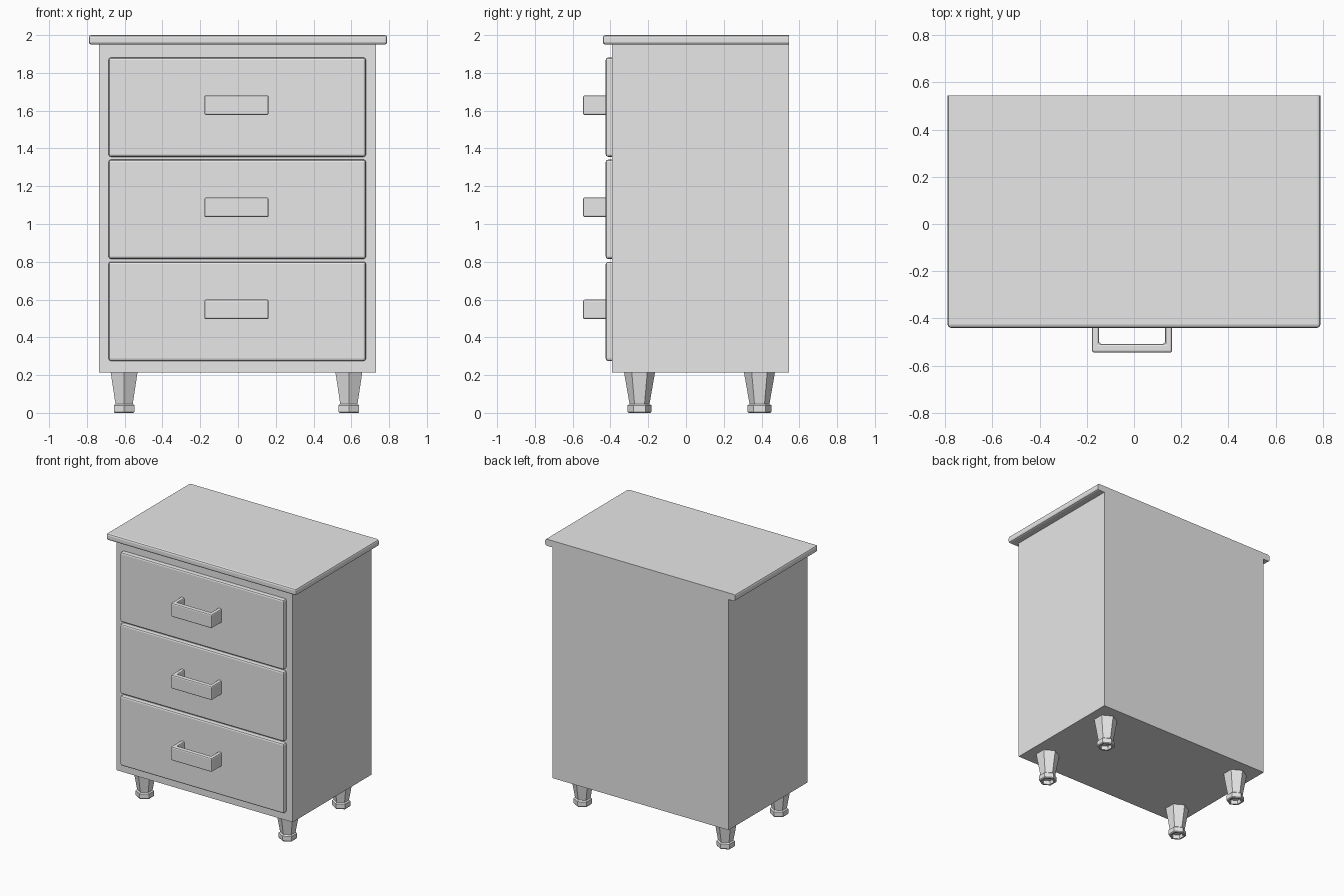
import bpy, bmesh, math
from mathutils import Vector

old = bpy.data.objects.get("Cube")
if old:
    bpy.data.objects.remove(old, do_unlink=True)

grey = bpy.data.materials.new("plain_grey")
grey.use_nodes = True
colour = (0.8, 0.8, 0.8, 1)
grey.diffuse_color = colour
grey.node_tree.nodes["Principled BSDF"].inputs["Base Color"].default_value = colour


def finish(name, bm):
    bmesh.ops.recalc_face_normals(bm, faces=bm.faces)
    mesh = bpy.data.meshes.new(name)
    bm.to_mesh(mesh)
    bm.free()
    mesh.materials.append(grey)
    obj = bpy.data.objects.new(name, mesh)
    bpy.context.collection.objects.link(obj)
    return obj


def box(name, lo, hi, bevel=0):
    """Box between two corners; every edge off the back plane is rounded."""
    lo, hi = Vector(lo), Vector(hi)
    bm = bmesh.new()
    bmesh.ops.create_cube(bm, size=1)
    for v in bm.verts:
        v.co = Vector([(lo[i] + hi[i]) / 2 + v.co[i] * (hi[i] - lo[i]) for i in range(3)])
    if bevel:
        edges = [e for e in bm.edges if any(v.co.y < hi.y - 0.001 for v in e.verts)]
        bmesh.ops.bevel(bm, geom=edges, offset=bevel, segments=2, profile=0.5, affect='EDGES')
    return finish(name, bm)


def handle(name, z):
    """U-shaped pull: a plan outline extruded upward and bevelled."""
    front, inner, back = -0.545, -0.508, -0.42
    plan = [(-0.178, back), (-0.178, front), (0.162, front), (0.162, back),
            (0.132, back), (0.132, inner), (-0.148, inner), (-0.148, back)]
    bm = bmesh.new()
    base = bm.faces.new([bm.verts.new((x, y, z - 0.052)) for x, y in plan])
    ext = bmesh.ops.extrude_face_region(bm, geom=[base])
    for v in ext["geom"]:
        if isinstance(v, bmesh.types.BMVert):
            v.co.z += 0.104
    edges = [e for e in bm.edges if any(v.co.y < back - 0.001 for v in e.verts)]
    bmesh.ops.bevel(bm, geom=edges, offset=0.009, segments=2, profile=0.5, affect='EDGES')
    return finish(name, bm)


def leg(name, x, y):
    """Six-sided tapered leg with a wider, hollow foot."""
    rings = [(0.083, 0.22), (0.053, 0.048), (0.063, 0.04), (0.063, 0.006),
             (0.058, 0), (0.045, 0), (0.045, 0.03)]
    bm = bmesh.new()
    loops = []
    for r, z in rings:
        angles = [math.radians(60 * k + 30) for k in range(6)]
        loops.append([bm.verts.new((x + r * math.cos(a), y + r * math.sin(a), z)) for a in angles])
    for a, b in zip(loops, loops[1:]):
        for k in range(6):
            n = (k + 1) % 6
            bm.faces.new((a[k], a[n], b[n], b[k]))
    bm.faces.new(loops[0])
    bm.faces.new(loops[-1])
    return finish(name, bm)


# Carcass and overhanging top
box("cabinet_body", (-0.735, -0.393, 0.215), (0.73, 0.545, 1.96))
box("table_top", (-0.79, -0.44, 1.95), (0.79, 0.545, 2), 0.013)

# Drawers with their pulls
for i, label in enumerate(("lower", "middle", "upper")):
    z = 0.275 + 0.5405 * i
    box(label + "_drawer", (-0.685, -0.425, z), (0.677, -0.385, z + 0.525), 0.012)
    handle(label + "_drawer_handle", z + 0.273)

# Legs
for side, x in (("right", -0.603), ("left", 0.587)):
    for end, y in (("front", -0.246), ("back", 0.389)):
        leg(f"{end}_{side}_leg", x, y)
